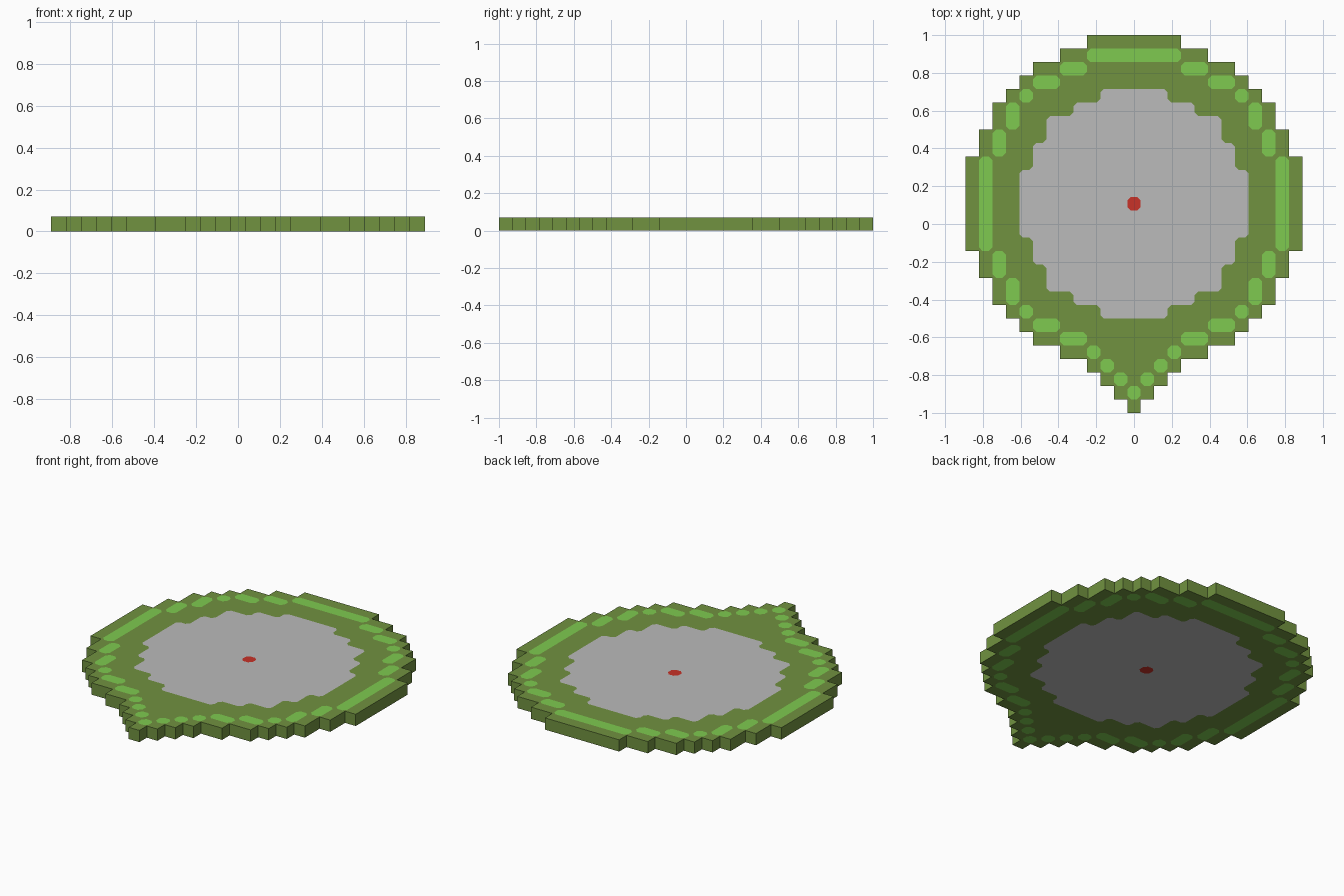
import bpy, bmesh

if "Cube" in bpy.data.objects:
    bpy.data.objects.remove(bpy.data.objects["Cube"])

CELL = 2 / 28          # pixel size, also the slab thickness
CUT = 0.27 * CELL      # rounded pixel corners of the painted pattern

def material(name, rgb):
    m = bpy.data.materials.new(name)
    m.diffuse_color = (*rgb, 1)
    m.use_nodes = True
    m.node_tree.nodes["Principled BSDF"].inputs["Base Color"].default_value = m.diffuse_color
    return m

OLIVE, LIGHT, GREY, RED = range(4)
mats = [material("olive green", (0.165, 0.287, 0.051)),
        material("light green", (0.209, 0.591, 0.080)),
        material("grey", (0.497, 0.497, 0.497)),
        material("red", (0.578, 0.032, 0.021))]

# Half width in pixels of each row, from the top row down
outline = [3, 5, 7, 8, 9, 10, 10, 11, 11] + [12] * 7 + \
          [11, 11, 10, 10, 9, 8, 7, 5, 3, 2, 1, 0]
centre = dict(enumerate([2, 4, 6, 6, 7, 7, 8, 8, 8, 8, 8, 7, 7, 6, 6, 4, 2], 4))

def erode(cells):
    return {(c, r) for c, r in cells
            if {(c + 1, r), (c - 1, r), (c, r + 1), (c, r - 1)} <= cells}

# Pixel pattern: olive pin shape, light line one pixel in, grey disc, red dot
shape = {(c, r) for r, w in enumerate(outline) for c in range(-w, w + 1)}
inner = erode(shape)
line = inner - erode(inner)

def colour(c, r):
    if (c, r) == (0, 12):
        return RED
    if abs(c) <= centre.get(r, -1):
        return GREY
    return LIGHT if (c, r) in line else OLIVE

def corner_colour(c, r, dx, dy):
    """Colour of a pixel's corner: lone corners blend into the neighbours."""
    own = colour(c, r)
    side, vert, diag = colour(c + dx, r), colour(c, r + dy), colour(c + dx, r + dy)
    if own in (side, vert):
        return own
    if own == diag:
        return min(own, side)
    return side

# Flat pattern sheet: each pixel is an octagon with four corner triangles
bm = bmesh.new()

def face(points, mat):
    f = bm.faces.new([bm.verts.new((x, y, 0)) for x, y in points])
    f.material_index = mat
    f.normal_update()
    if f.normal.z < 0:
        f.normal_flip()

H = CELL / 2
for c, r in sorted(shape):
    x, y = c * CELL, 1 - (r + 0.5) * CELL
    octagon = []
    for sx, sy in ((1, 1), (-1, 1), (-1, -1), (1, -1)):
        a = (x + sx * H, y + sy * (H - CUT))
        b = (x + sx * (H - CUT), y + sy * H)
        octagon += [a, b] if sx * sy > 0 else [b, a]
        face([a, (x + sx * H, y + sy * H), b], corner_colour(c, r, sx, -sy))
    face(octagon, colour(c, r))
bmesh.ops.remove_doubles(bm, verts=bm.verts[:], dist=0.001)

mesh = bpy.data.meshes.new("pin_plate")
bm.to_mesh(mesh)
bm.free()
for m in mats:
    mesh.materials.append(m)
plate = bpy.data.objects.new("pin_plate", mesh)
bpy.context.collection.objects.link(plate)

# Thicken the sheet upwards into a slab one pixel high
solid = plate.modifiers.new("thickness", 'SOLIDIFY')
solid.thickness = CELL
solid.offset = 1
